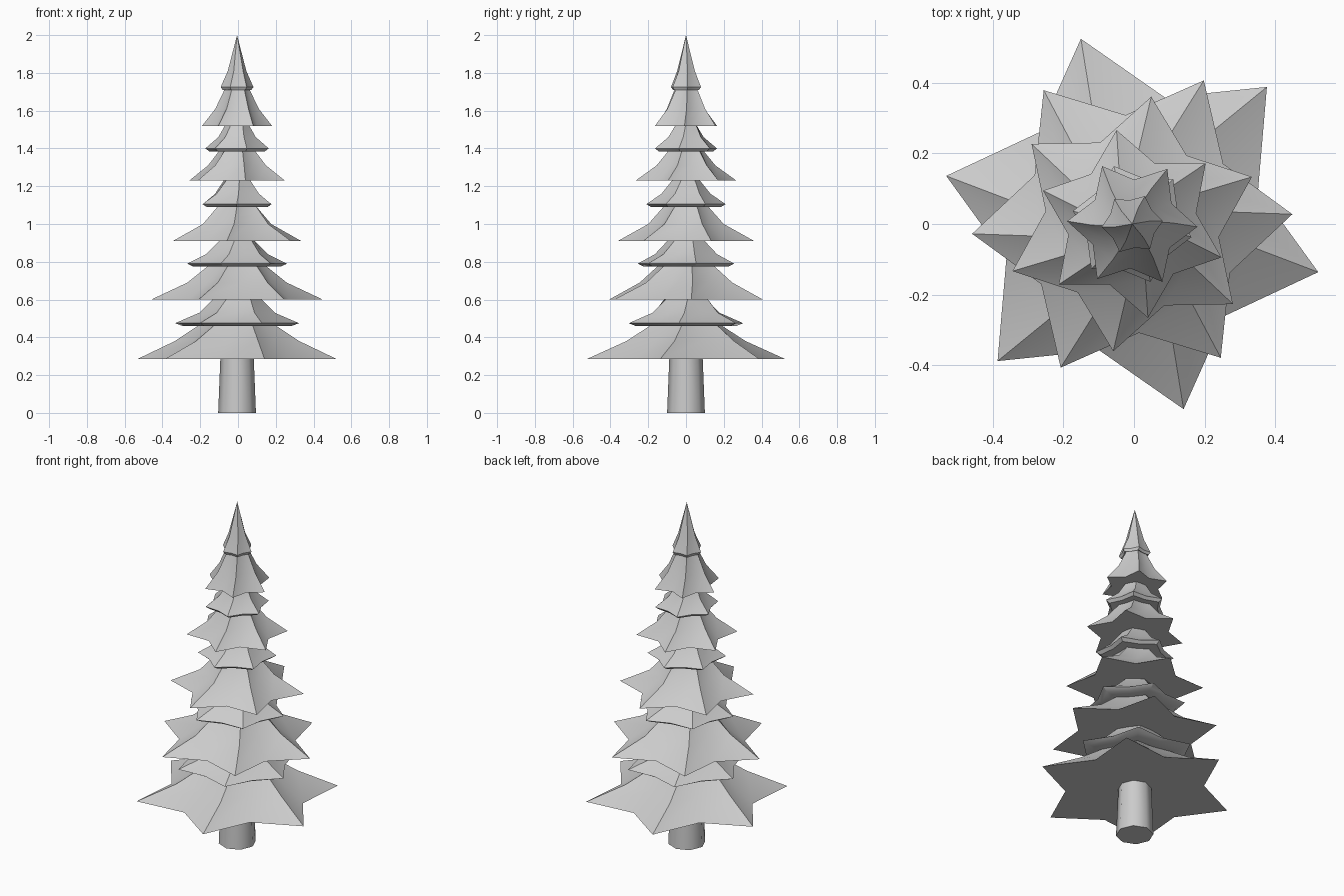
import bpy, bmesh
from math import cos, sin, radians

if "Cube" in bpy.data.objects:
    bpy.data.objects.remove(bpy.data.objects["Cube"])

CX = -0.005


def star_ring(bm, r, ratio, z, angle):
    """Six-pointed star loop: r at the tips, r * ratio in the valleys."""
    ring = []
    for i in range(12):
        a = radians(angle + 30 * i)
        k = r if i % 2 == 0 else r * ratio
        ring.append(bm.verts.new((CX + k * cos(a), k * sin(a), z)))
    return ring


def bridge(bm, a, b):
    n = len(a)
    for i in range(n):
        j = (i + 1) % n
        bm.faces.new((a[i], a[j], b[j], b[i]))


def finish(name, bm, angle):
    bmesh.ops.recalc_face_normals(bm, faces=bm.faces[:])
    mesh = bpy.data.meshes.new(name)
    bm.to_mesh(mesh)
    bm.free()
    ob = bpy.data.objects.new(name, mesh)
    bpy.context.collection.objects.link(ob)
    bpy.ops.object.select_all(action='DESELECT')
    ob.select_set(True)
    bpy.context.view_layer.objects.active = ob
    bpy.ops.object.shade_smooth_by_angle(angle=radians(angle))
    return ob


# Each tier: skirt (r, z), skirt middle, neck, upper lip, upper middle, top
tiers = [
    [(.545, .285), (.335, .38), (.21, .46), (.33, .475), (.20, .53), (.13, .60)],
    [(.455, .60), (.265, .69), (.16, .775), (.27, .79), (.17, .84), (.10, .91)],
    [(.365, .91), (.20, 1.00), (.12, 1.09), (.21, 1.105), (.13, 1.16), (.075, 1.23)],
    [(.270, 1.23), (.16, 1.31), (.095, 1.39), (.172, 1.40), (.10, 1.46), (.065, 1.52)],
    [(.185, 1.52), (.115, 1.61), (.065, 1.715), (.087, 1.725), (.05, 1.81), None],
]

# Foliage: one continuous lofted surface that twists as it climbs
bm = bmesh.new()
rings = []
for t, tier in enumerate(tiers):
    a = 45.5 + 18 * t
    skirt, mid, neck, lip, lip_mid, top = tier
    rings.append(star_ring(bm, skirt[0], .68, skirt[1], a))
    rings.append(star_ring(bm, mid[0], .74, mid[1], a + 4))
    rings.append(star_ring(bm, neck[0], .82, neck[1], a + 8))
    rings.append(star_ring(bm, lip[0] * .88, .80, lip[1] - .015, a + 8))
    rings.append(star_ring(bm, lip[0], .78, lip[1], a + 8))
    rings.append(star_ring(bm, lip_mid[0], .84, lip_mid[1], a + 12))
    if top:
        rings.append(star_ring(bm, top[0], .9, top[1], a + 18))
for lower, upper in zip(rings, rings[1:]):
    bridge(bm, lower, upper)
bm.faces.new(rings[0][::-1])
tip = bm.verts.new((CX, 0, 2.0))
last = rings[-1]
for i in range(12):
    bm.faces.new((last[i], last[(i + 1) % 12], tip))
finish("foliage", bm, 35)

# Trunk: tapered eight-sided stem
bm = bmesh.new()
bmesh.ops.create_cone(bm, cap_ends=True, segments=8, radius1=.10, radius2=.088, depth=.30)
bmesh.ops.translate(bm, verts=bm.verts[:], vec=(CX, 0, .15))
finish("trunk", bm, 50)
